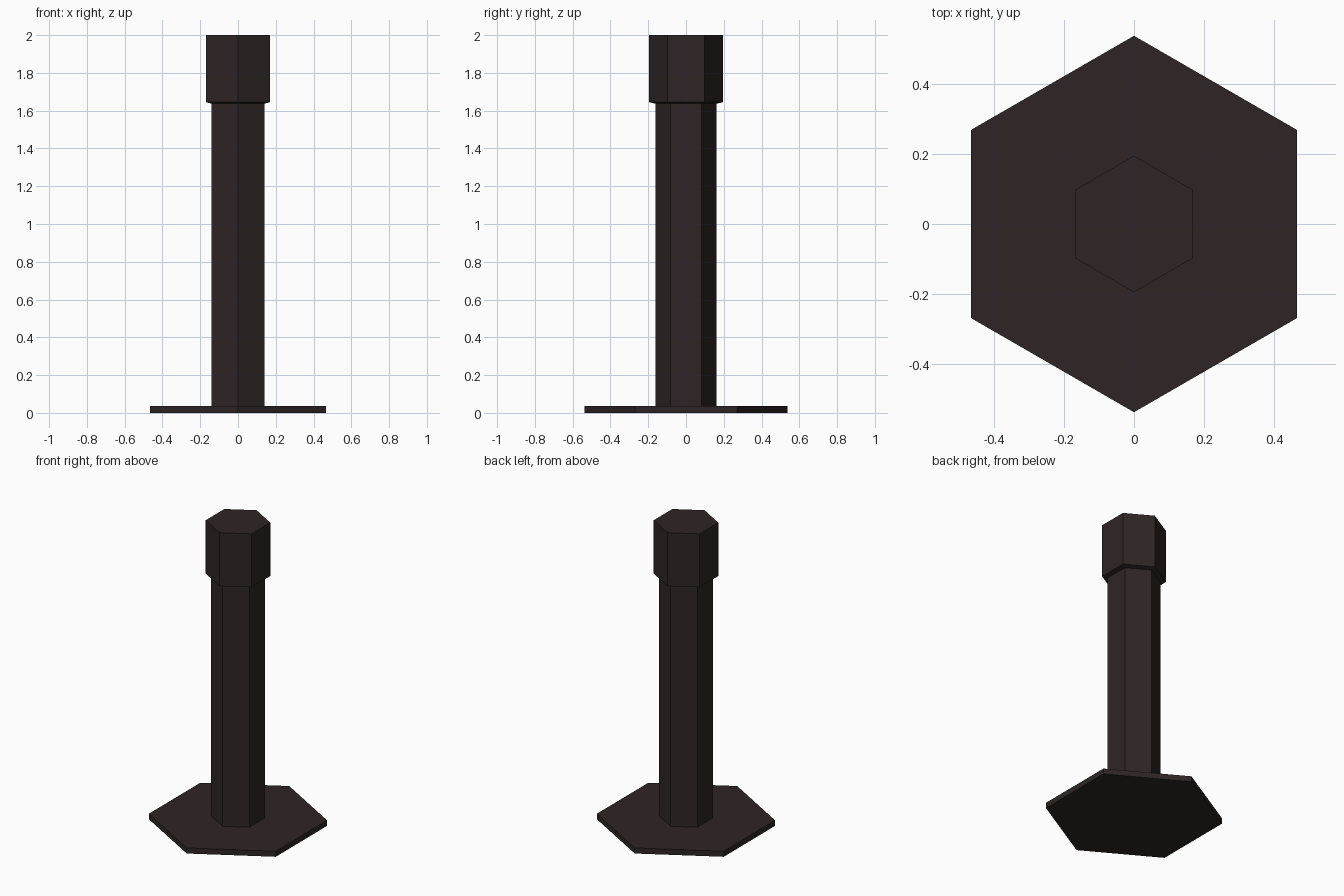
import bpy, bmesh, math

if "Cube" in bpy.data.objects:
    bpy.data.objects.remove(bpy.data.objects["Cube"])

mat = bpy.data.materials.new("dark_brown")
mat.diffuse_color = (0.028, 0.018, 0.018, 1)
mat.use_nodes = True
mat.node_tree.nodes["Principled BSDF"].inputs["Base Color"].default_value = mat.diffuse_color


def hex_part(name, rings, cap_bottom=True, cap_top=True):
    """Stack hexagonal rings (radius, z), corners pointing along y."""
    bm = bmesh.new()
    loops = []
    for r, z in rings:
        loops.append([bm.verts.new((r * math.cos(math.pi / 2 + i * math.pi / 3),
                                    r * math.sin(math.pi / 2 + i * math.pi / 3), z))
                      for i in range(6)])
    for a, b in zip(loops, loops[1:]):
        for i in range(6):
            j = (i + 1) % 6
            bm.faces.new((a[i], a[j], b[j], b[i]))
    if cap_bottom:
        bm.faces.new(loops[0][::-1])
    if cap_top:
        bm.faces.new(loops[-1])
    me = bpy.data.meshes.new(name)
    bm.to_mesh(me)
    bm.free()
    me.materials.append(mat)
    ob = bpy.data.objects.new(name, me)
    bpy.context.collection.objects.link(ob)
    return ob


# flat foot plate
hex_part("base_plate", [(0.538, 0), (0.538, 0.037)])
# post, open where it meets the plate and the head
hex_part("post", [(0.162, 0.037), (0.162, 1.637)], False, False)
# head with slightly tapered underside
hex_part("head", [(0.162, 1.637), (0.195, 1.645), (0.195, 2.0)], False, True)
